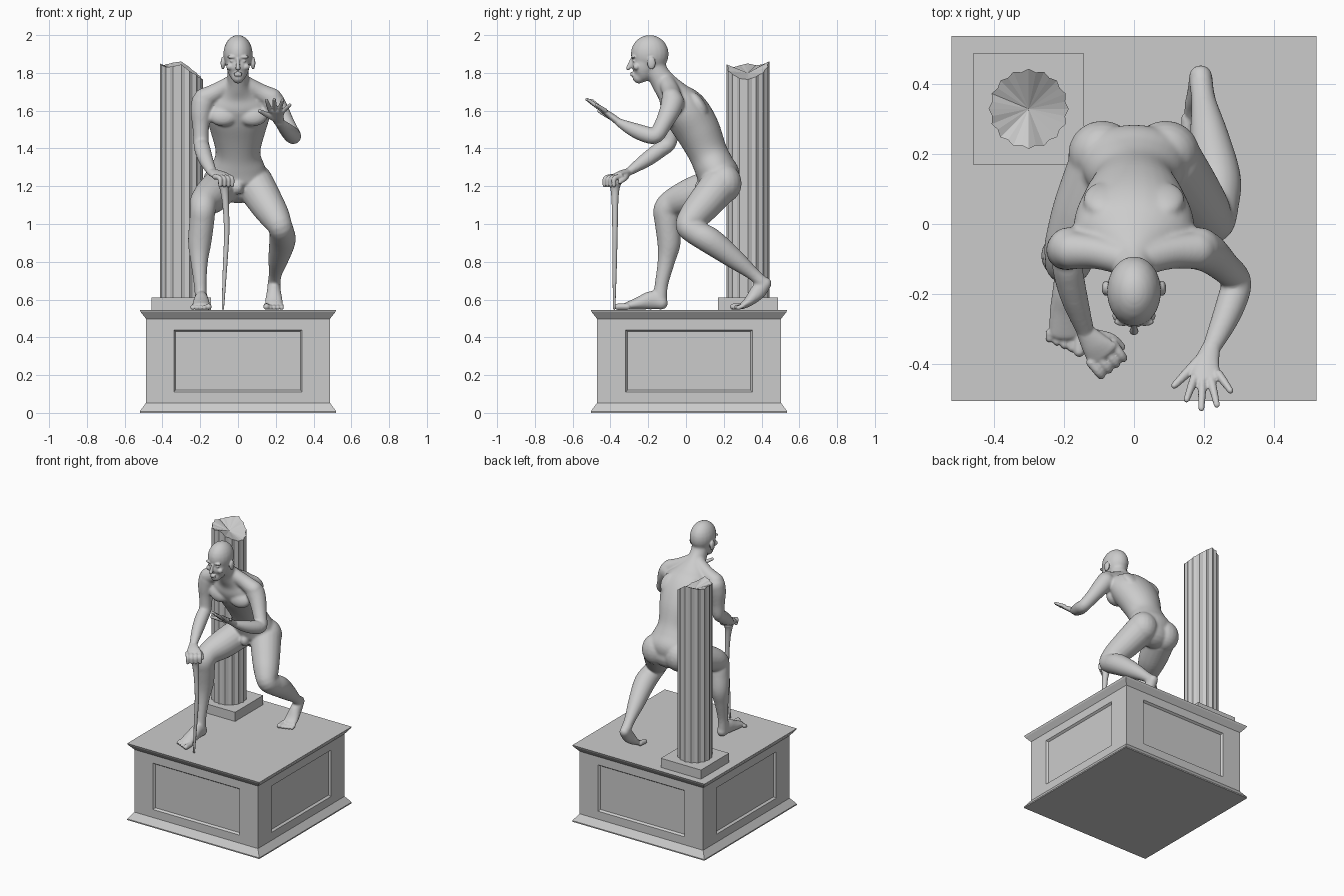
import bpy, bmesh, math
from mathutils import Vector, Matrix

Z0 = 0.545  # pedestal top


def add_object(name, bm, smooth=None):
    bmesh.ops.recalc_face_normals(bm, faces=bm.faces)
    me = bpy.data.meshes.new(name)
    bm.to_mesh(me)
    bm.free()
    ob = bpy.data.objects.new(name, me)
    bpy.context.collection.objects.link(ob)
    if smooth is not None:
        bpy.context.view_layer.objects.active = ob
        ob.select_set(True)
        bpy.ops.object.shade_smooth_by_angle(angle=math.radians(smooth))
        ob.select_set(False)
    return ob


def bridge(bm, rings):
    n = len(rings[0])
    for r, q in zip(rings, rings[1:]):
        for i in range(n):
            bm.faces.new((r[i], r[(i + 1) % n], q[(i + 1) % n], q[i]))


def loft(bm, secs, n=20, sub=5):
    """Smooth round-ended tube through (x, y, z, half width, half depth)."""
    s = [tuple(c) if len(c) == 5 else tuple(c) + (c[3],) for c in secs]
    pts = []
    for i in range(len(s) - 1):
        p = [s[max(i - 1, 0)], s[i], s[i + 1], s[min(i + 2, len(s) - 1)]]
        for k in range(sub):
            t = k / sub
            pts.append([0.5 * (2 * b + (c - a) * t + (2 * a - 5 * b + 4 * c - d) * t * t
                               + (3 * b - a - 3 * c + d) * t ** 3) for a, b, c, d in zip(*p)])
    pts.append(list(s[-1]))
    P = [Vector(p[:3]) for p in pts]
    T = [(P[min(i + 1, len(P) - 1)] - P[max(i - 1, 0)]).normalized() for i in range(len(P))]
    R = [(P[i], T[i], pts[i][3], pts[i][4]) for i in range(len(P))]

    def cap(r, sgn):
        pos, t, a, b = r
        m = min(a, b)
        return [(pos + t * sgn * m * math.sin(w), t, a * math.cos(w), b * math.cos(w))
                for w in (0.4, 0.8, 1.15, 1.45)]
    R = cap(R[0], -1)[::-1] + R + cap(R[-1], 1)
    ref = Vector((0, 0, 1)) if abs((P[-1] - P[0]).normalized().x) > 0.8 else Vector((1, 0, 0))
    rings = []
    for pos, t, a, b in R:
        u = (ref - t * ref.dot(t)).normalized()
        v = t.cross(u)
        rings.append([bm.verts.new(pos + u * a * math.cos(w) + v * b * math.sin(w))
                      for w in (2 * math.pi * k / n for k in range(n))])
    bridge(bm, rings)
    bm.faces.new(rings[0][::-1])
    bm.faces.new(rings[-1])


def blob(bm, c, r, tilt=0):
    m = Matrix.Translation(c) @ Matrix.Rotation(tilt, 4, 'X') @ Matrix.Diagonal((*r, 1))
    bmesh.ops.create_uvsphere(bm, u_segments=20, v_segments=12, radius=1, matrix=m)


def fuse(name, bm, voxel, iterations):
    """Merge overlapping volumes into one smooth skin."""
    ob = add_object(name, bm)
    mod = ob.modifiers.new("fuse", 'REMESH')
    mod.mode, mod.voxel_size, mod.use_smooth_shade = 'VOXEL', voxel, True
    sm = ob.modifiers.new("soften", 'SMOOTH')
    sm.factor, sm.iterations = 0.5, iterations
    dg = bpy.context.evaluated_depsgraph_get()
    me = bpy.data.meshes.new_from_object(ob.evaluated_get(dg))
    ob.modifiers.clear()
    ob.data = me
    return ob


# pedestal with moulded base, cornice and recessed side panels
CY = 0.016
bm = bmesh.new()
prof = [(.52, 0), (.52, .008), (.487, .053), (.487, .498), (.515, .533), (.52, Z0)]
rings = [[bm.verts.new((x * h, y * h + CY, z)) for x, y in ((-1, -1), (1, -1), (1, 1), (-1, 1))]
         for h, z in prof]
bridge(bm, rings)
bm.faces.new(rings[0][::-1])
bm.faces.new(rings[-1])
bm.normal_update()
sides = [f for f in bm.faces if abs(f.normal.z) < .01 and f.calc_area() > .2]
bmesh.ops.inset_individual(bm, faces=sides, thickness=.05)
for f in sides:
    for v in f.verts:
        v.co.z = .11 if v.co.z < .27 else .44
        if abs(f.normal.y) > .5:
            v.co.x = math.copysign(.34, v.co.x)
        else:
            v.co.y = CY + math.copysign(.335, v.co.y - CY)
bmesh.ops.inset_individual(bm, faces=sides, thickness=.014, depth=-.014)
add_object("pedestal", bm)

# broken column: square plinth and fluted shaft with a jagged top
CX, CYC = -.30, .328
bm = bmesh.new()
bmesh.ops.create_cube(bm, size=1, matrix=Matrix.Translation((CX, CYC, .577))
                      @ Matrix.Diagonal((.316, .316, .066, 1)))
add_object("column_plinth", bm)
tops = [1.765, 1.78, 1.80, 1.83, 1.86, 1.855, 1.845, 1.84, 1.85, 1.84, 1.83, 1.835, 1.845, 1.81, 1.79, 1.77]
bm = bmesh.new()
low, high = [], []
for i in range(32):
    w, r = math.pi * i / 16, .106 if i % 2 else .114
    z = (tops[i // 2] + tops[(i + 1) // 2 % 16]) / 2
    x, y = CX + r * math.cos(w), CYC + r * math.sin(w)
    low.append(bm.verts.new((x, y, .605)))
    high.append(bm.verts.new((x, y, z)))
bridge(bm, [low, high])
bm.faces.new(low[::-1])
mid = bm.verts.new((CX, CYC, 1.80))
for i in range(32):
    bm.faces.new((high[i], high[(i + 1) % 32], mid))
add_object("column_shaft", bm)

# walking stick
bm = bmesh.new()
loft(bm, [(-.08, -.38, .552, .006), (-.07, -.378, .75, .011), (-.06, -.376, .95, .014),
          (-.065, -.376, 1.1, .017), (-.072, -.376, 1.18, .023), (-.072, -.376, 1.215, .034)])
add_object("walking_stick", bm, 40)

# body mass: torso and neck
bm = bmesh.new()
loft(bm, [(0, .19, 1.2, .135, .09), (0, .175, 1.25, .158, .112), (0, .147, 1.31, .14, .106),
          (0, .115, 1.38, .118, .104), (0, .065, 1.49, .145, .118), (0, .01, 1.58, .17, .122),
          (0, -.04, 1.645, .165, .108), (0, -.075, 1.695, .11, .08), (0, -.115, 1.745, .063, .066),
          (0, -.15, 1.80, .056, .058), (0, -.175, 1.86, .056, .058)], n=32)
# head and jaw
blob(bm, (0, -.192, 1.9), (.078, .101, .101))
loft(bm, [(0, -.22, 1.89, .066, .072), (0, -.22, 1.862, .064, .064), (0, -.225, 1.83, .062, .065),
          (0, -.236, 1.795, .05, .055), (0, -.25, 1.777, .034, .036)])
# paired torso muscles
for s in (-1, 1):
    blob(bm, (s * .09, .2, 1.215), (.098, .095, .105))
    blob(bm, (s * .078, -.085, 1.575), (.08, .045, .06), -.4)
    blob(bm, (s * .085, .07, 1.635), (.06, .03, .075), .6)
    loft(bm, [(s * .03, -.10, 1.745, .045), (s * .11, -.08, 1.70, .048), (s * .18, -.075, 1.665, .055)])
blob(bm, (0, .085, 1.195), (.03, .04, .04))
# arms: one bent forward, one down to the stick
loft(bm, [(.185, -.07, 1.645, .062), (.215, -.085, 1.60, .056), (.255, -.12, 1.53, .046),
          (.292, -.16, 1.468, .042), (.282, -.21, 1.474, .044), (.255, -.28, 1.50, .038),
          (.217, -.36, 1.54, .026, .021)])
loft(bm, [(-.185, -.07, 1.645, .062), (-.195, -.075, 1.59, .056), (-.197, -.08, 1.51, .044),
          (-.195, -.09, 1.43, .041), (-.188, -.135, 1.395, .043), (-.17, -.21, 1.34, .039),
          (-.137, -.31, 1.272, .026, .021)])
# front leg
loft(bm, [(-.09, .16, 1.2, .1), (-.14, .03, 1.15, .095), (-.178, -.06, 1.115, .078),
          (-.186, -.105, 1.075, .068), (-.192, -.1, 1.01, .066), (-.203, -.09, .9, .062),
          (-.205, -.105, .8, .046), (-.2, -.13, .68, .034, .036), (-.195, -.14, .6, .033, .04)])
# back leg
loft(bm, [(.095, .175, 1.2, .102), (.15, .1, 1.11, .092), (.195, .04, 1.04, .08),
          (.222, .01, .99, .066), (.232, .05, .955, .066), (.235, .13, .91, .07),
          (.215, .25, .82, .055), (.198, .35, .74, .036), (.192, .4, .695, .034)])
# feet
loft(bm, [(-.192, -.13, .581, .034, .036), (-.194, -.18, .596, .037, .05),
          (-.195, -.25, .58, .046, .034), (-.195, -.315, .566, .049, .019)])
loft(bm, [(.19, .42, .685, .034, .034), (.19, .38, .64, .038, .042), (.19, .335, .592, .048, .028),
          (.19, .305, .571, .049, .02)])
rough = fuse("body", bm, .007, 9)

# fine details added to the body mass: face
bm = bmesh.new()
bm.from_mesh(rough.data)
bpy.data.objects.remove(rough)
loft(bm, [(0, -.286, 1.872, .008, .009), (0, -.299, 1.84, .010, .012), (0, -.306, 1.825, .014, .011)])
for s in (-1, 1):
    blob(bm, (s * .03, -.279, 1.884), (.028, .012, .009))
    blob(bm, (s * .03, -.274, 1.863), (.013, .009, .008))
    blob(bm, (s * .042, -.262, 1.832), (.02, .018, .018))
    blob(bm, (s * .08, -.183, 1.852), (.012, .022, .034))
for z in (1.799, 1.788):
    blob(bm, (0, -.286, z), (.023, .01, .006))
# toes
for k in range(5):
    r = .017 if k == 0 else .012
    loft(bm, [(-.156 - k * .021, -.31, .562, r), (-.156 - k * .021, -.362 + k * .009, Z0 + r, r)], n=12)
    loft(bm, [(.151 + k * .02, .30, .566, r), (.151 + k * .02, .25 + k * .007, Z0 + r, r)], n=12)
# open hand
loft(bm, [(.22, -.35, 1.535, .026, .02), (.206, -.40, 1.573, .037, .018), (.206, -.44, 1.601, .044, .014)])
for k, (x, y, z) in enumerate([(.15, -.5, 1.655), (.192, -.525, 1.66), (.236, -.515, 1.656), (.275, -.475, 1.63)]):
    b = Vector((.172 + k * .023, -.438 + (k == 3) * .01, 1.6))
    m = b.lerp(Vector((x, y, z)), .5)
    loft(bm, [(*b, .013), (*m, .0115), (x, y, z, .009)], n=12)
loft(bm, [(.195, -.38, 1.558, .017), (.15, -.425, 1.58, .014), (.115, -.46, 1.598, .01)], n=12)
# gripping hand
loft(bm, [(-.14, -.305, 1.275, .026, .02), (-.112, -.343, 1.264, .04, .02), (-.09, -.37, 1.255, .05, .016)])
d, p = Vector((.6, -.78, 0)), Vector((.78, .6, 0))
for k in range(4):
    b = Vector((-.09, -.37, 1.25)) + p * (k - 1.5) * .027
    m, t = b + d * .042 + Vector((0, 0, -.008)), b + d * .046 + Vector((0, 0, -.045))
    loft(bm, [(*b, .015), (*m, .013), (*t, .011)], n=12)
loft(bm, [(-.115, -.315, 1.258, .017), (-.065, -.325, 1.24, .014), (-.035, -.35, 1.222, .011)], n=12)
fuse("standing_figure", bm, .0045, 2)
